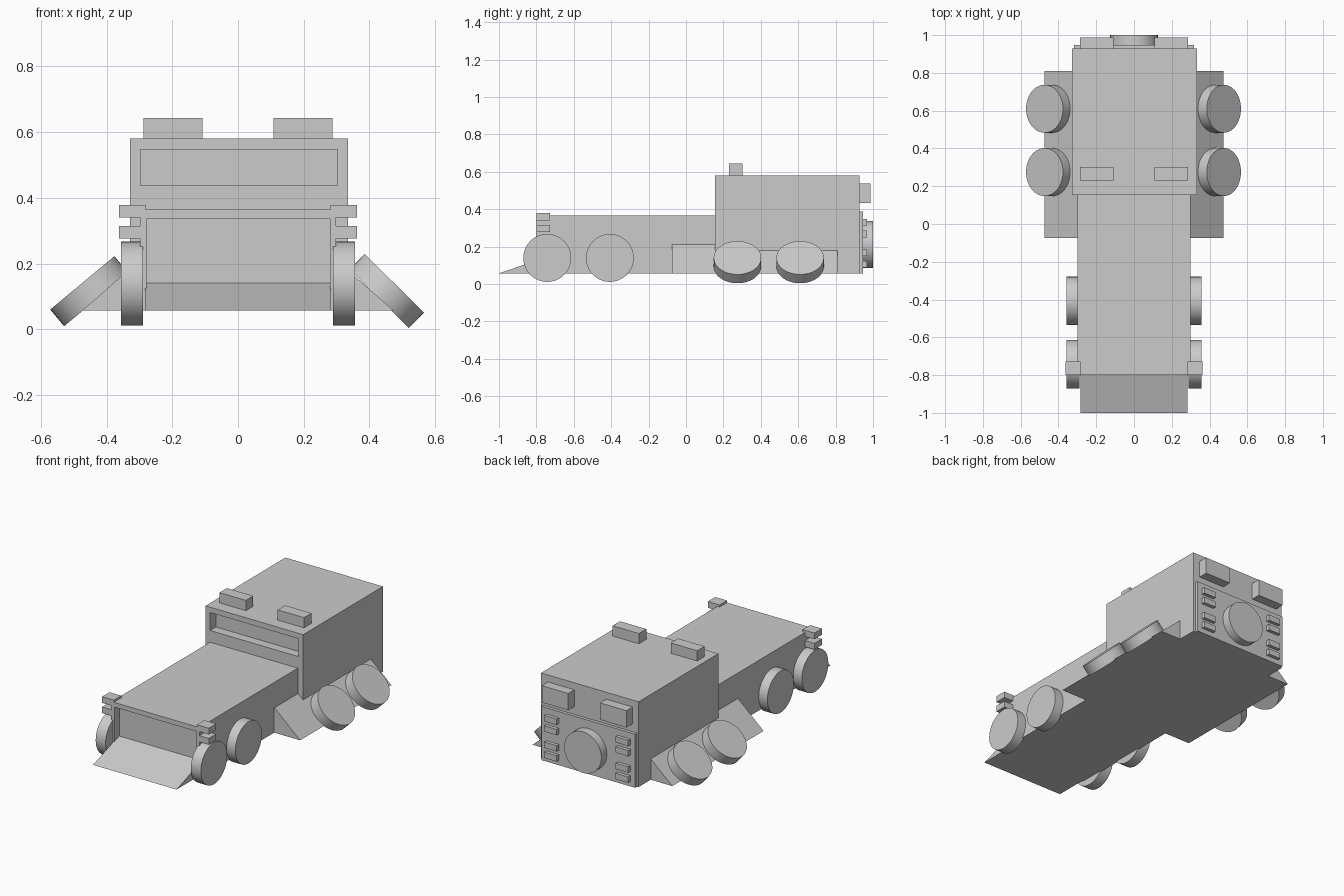
import bpy, bmesh, math

if "Cube" in bpy.data.objects:
    bpy.data.objects.remove(bpy.data.objects["Cube"])


def finish(bm, name):
    bmesh.ops.recalc_face_normals(bm, faces=bm.faces)
    me = bpy.data.meshes.new(name)
    bm.to_mesh(me)
    bm.free()
    ob = bpy.data.objects.new(name, me)
    bpy.context.collection.objects.link(ob)
    return ob


def box(name, x, y, z):
    bm = bmesh.new()
    bmesh.ops.create_cube(bm, size=1)
    for v in bm.verts:
        for i, (lo, hi) in enumerate((x, y, z)):
            v.co[i] = lo if v.co[i] < 0 else hi
    return finish(bm, name)


def prism(name, profile, offset):
    bm = bmesh.new()
    face = bm.faces.new([bm.verts.new(p) for p in profile])
    new = bmesh.ops.extrude_face_region(bm, geom=[face])["geom"]
    bmesh.ops.translate(bm, vec=offset,
                        verts=[g for g in new if isinstance(g, bmesh.types.BMVert)])
    return finish(bm, name)


def disc(name, loc, rot, radius, depth):
    bpy.ops.mesh.primitive_cylinder_add(vertices=48, radius=radius, depth=depth,
                                        location=loc, rotation=rot)
    ob = bpy.context.object
    ob.name = name
    bpy.ops.object.shade_smooth_by_angle(angle=math.radians(40))
    return ob


def cut(target, x, y, z):
    cutter = box("cutter", x, y, z)
    cutter.hide_render = True
    mod = target.modifiers.new("recess", "BOOLEAN")
    mod.operation = "DIFFERENCE"
    mod.solver = "EXACT"
    mod.object = cutter
    bpy.context.view_layer.objects.active = target
    bpy.ops.object.modifier_apply(modifier=mod.name)
    bpy.data.objects.remove(cutter)


# Hood with recessed grille
hood = box("hood", (-0.298, 0.298), (-0.80, 0.2), (0.057, 0.365))
cut(hood, (-0.278, 0.28), (-0.9, -0.753), (0.08, 0.336))

# Cab with recessed windshield
cab = box("cab", (-0.328, 0.334), (0.154, 0.928), (0.057, 0.58))
cut(cab, (-0.297, 0.303), (0.1, 0.21), (0.437, 0.547))

# Sloped front plow running into the grille
prism("plow", [(-0.283, -1.0, 0.057), (-0.283, -0.75, 0.057), (-0.283, -0.75, 0.142)],
      (0.566, 0, 0))

# Rear panel and round hatch
box("rear_panel", (-0.318, 0.318), (0.92, 0.947), (0.057, 0.386))
disc("rear_hatch", (0, 0.968, 0.21), (math.pi / 2, 0, 0), 0.126, 0.064)

for s, side in ((-1, "left"), (1, "right")):
    def span(a, b):
        return tuple(sorted((s * a, s * b)))

    # Side skirts with sloped top
    prism(side + "_skirt",
          [(s * 0.28, -0.075, 0.057), (s * 0.474, -0.075, 0.057),
           (s * 0.30, -0.075, 0.21), (s * 0.28, -0.075, 0.21)], (0, 0.885, 0))

    # Upright front wheels and tilted rear wheels
    for i, y in enumerate((-0.742, -0.407)):
        disc(f"{side}_front_wheel_{i}", (s * 0.323, y, 0.139), (0, math.pi / 2, 0), 0.128, 0.067)
    tilt, height = (44.6, 0.1165) if s > 0 else (39.7, 0.116)
    for i, y in enumerate((0.275, 0.61)):
        disc(f"{side}_rear_wheel_{i}", (s * 0.4525, y, height),
             (0, s * math.radians(tilt), 0), 0.127, 0.066)

    # Roof lamps and rear lamps
    box(side + "_roof_lamp", span(0.108, 0.287), (0.23, 0.302), (0.57, 0.643))
    box(side + "_rear_lamp", span(0.108, 0.287), (0.91, 0.987), (0.434, 0.537))

    # Stacked front corner blocks
    for i, z in enumerate((0.277, 0.34)):
        box(f"{side}_front_block_{i}", span(0.282, 0.362), (-0.80, -0.728), (z, z + 0.038))

    # Small rear vents
    for i, z in enumerate((0.105, 0.167, 0.267, 0.33)):
        box(f"{side}_rear_vent_{i}", span(0.2, 0.285), (0.94, 0.968), (z - 0.018, z + 0.018))
